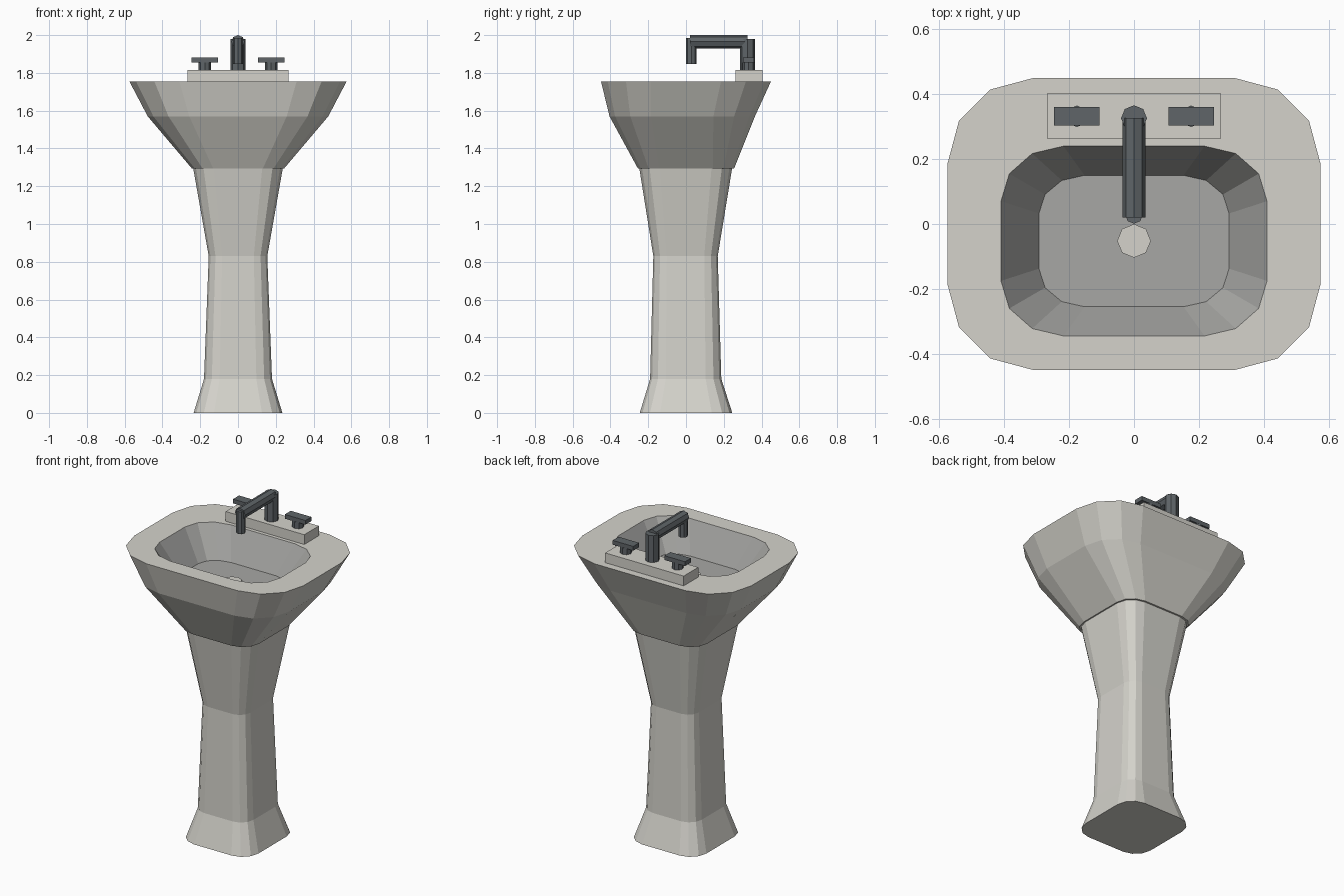
import bpy, bmesh, math
from mathutils import Matrix, Vector

if "Cube" in bpy.data.objects:
    bpy.data.objects.remove(bpy.data.objects["Cube"])


def material(name, rgb):
    m = bpy.data.materials.new(name)
    m.diffuse_color = (*rgb, 1)
    m.use_nodes = True
    m.node_tree.nodes["Principled BSDF"].inputs["Base Color"].default_value = m.diffuse_color
    return m


porcelain = material("porcelain", (0.66, 0.65, 0.60))
basin_grey = material("basin_grey", (0.39, 0.39, 0.375))
metal = material("dark_metal", (0.115, 0.13, 0.14))


def finish(bm, name, mats):
    bmesh.ops.recalc_face_normals(bm, faces=bm.faces)
    me = bpy.data.meshes.new(name)
    bm.to_mesh(me)
    bm.free()
    for m in mats:
        me.materials.append(m)
    ob = bpy.data.objects.new(name, me)
    bpy.context.collection.objects.link(ob)
    return ob


def ring(hx, y0, y1, z, ratio=0.46):
    """Rounded rectangle of 16 points, four per corner."""
    cy, hy = (y0 + y1) / 2, (y1 - y0) / 2
    rx = ratio * hx
    ry = rx if ratio * hx < 0.6 * hy else 0.58 * hy
    pts = []
    for k, (sx, sy) in enumerate([(1, 1), (-1, 1), (-1, -1), (1, -1)]):
        for i in range(4):
            a = math.radians(90 * k + 30 * i)
            pts.append((sx * (hx - rx) + rx * math.cos(a),
                        cy + sy * (hy - ry) + ry * math.sin(a), z))
    return pts


def loft(name, rings, mats, inner_from=None):
    bm = bmesh.new()
    loops = [[bm.verts.new(p) for p in r] for r in rings]
    for j in range(len(loops) - 1):
        a, b = loops[j], loops[j + 1]
        for i in range(16):
            n = (i + 1) % 16
            f = bm.faces.new((a[i], a[n], b[n], b[i]))
            f.material_index = int(inner_from is not None and j >= inner_from)
    bm.faces.new(loops[0][::-1])
    f = bm.faces.new(loops[-1])
    f.material_index = int(inner_from is not None)
    return finish(bm, name, mats)


def box(name, lo, hi, mat):
    bm = bmesh.new()
    bmesh.ops.create_cube(bm, size=1)
    for v in bm.verts:
        v.co = [lo[i] + (v.co[i] + 0.5) * (hi[i] - lo[i]) for i in range(3)]
    return finish(bm, name, [mat])


def rod(name, p0, p1, r, mat):
    """Eight-sided rod between two points."""
    p0, p1 = Vector(p0), Vector(p1)
    d = p1 - p0
    bm = bmesh.new()
    rot = d.to_track_quat('Z', 'Y').to_matrix().to_4x4()
    bmesh.ops.create_cone(bm, cap_ends=True, segments=8, radius1=r, radius2=r,
                          depth=d.length,
                          matrix=Matrix.Translation((p0 + p1) / 2) @ rot)
    return finish(bm, name, [mat])


# Pedestal
loft("pedestal", [ring(0.235, -0.245, 0.245, 0),
                  ring(0.18, -0.19, 0.187, 0.18),
                  ring(0.155, -0.173, 0.168, 0.83),
                  ring(0.238, -0.248, 0.245, 1.30)], [porcelain])

# Bowl: outside, flat rim, then the inner basin
loft("bowl", [ring(0.245, -0.255, 0.255, 1.295),
              ring(0.478, -0.405, 0.365, 1.57),
              ring(0.575, -0.45, 0.45, 1.755),
              ring(0.41, -0.345, 0.24, 1.755, 0.47),
              ring(0.293, -0.255, 0.15, 1.575, 0.48)],
     [porcelain, basin_grey], inner_from=3)

# Drain
rod("drain", (0, -0.052, 1.57), (0, -0.052, 1.583), 0.052, porcelain)

# Tap ledge
box("tap_ledge", (-0.267, 0.262, 1.75), (0.267, 0.404, 1.815), porcelain)

# Handles
for side, s in (("left", -1), ("right", 1)):
    x = s * 0.176
    rod(side + "_handle_stem", (x, 0.332, 1.81), (x, 0.332, 1.856), 0.033, metal)
    box(side + "_handle_bar", (x - 0.07, 0.303, 1.855), (x + 0.07, 0.361, 1.881), metal)

# Spout
rod("spout_post", (0, 0.326, 1.81), (0, 0.326, 1.98), 0.04, metal)
rod("spout_arm", (0, 0.02, 1.965), (0, 0.326, 1.965), 0.035, metal)
rod("spout_tip", (0, 0.028, 1.848), (0, 0.028, 1.985), 0.027, metal)
